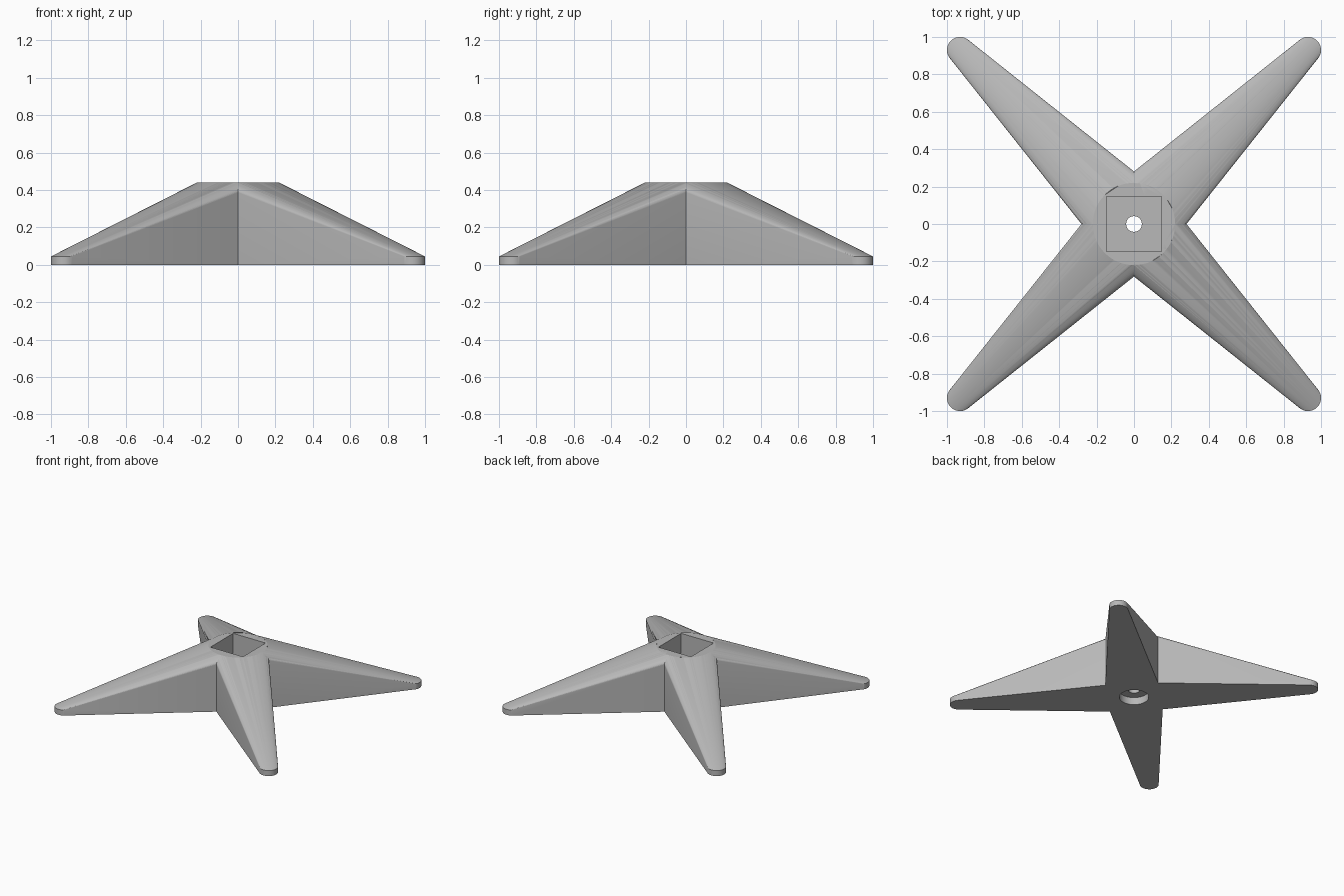
import bpy
import bmesh
import math
from mathutils import Matrix

if "Cube" in bpy.data.objects:
    bpy.data.objects.remove(bpy.data.objects["Cube"], do_unlink=True)

HUB_RADIUS, HUB_HEIGHT = 0.22, 0.44
TIP_RADIUS, TIP_HEIGHT = 0.07, 0.045
TIP_REACH = 0.93 * math.sqrt(2)
SEGMENTS = 96

grey = bpy.data.materials.new("plain_grey")
grey.use_nodes = True
colour = (0.48, 0.48, 0.48, 1)
grey.diffuse_color = colour
grey.node_tree.nodes["Principled BSDF"].inputs["Base Color"].default_value = colour


def finish(bm, name):
    """Turn a bmesh into a named grey object."""
    mesh = bpy.data.meshes.new(name)
    bm.to_mesh(mesh)
    bm.free()
    mesh.materials.append(grey)
    obj = bpy.data.objects.new(name, mesh)
    bpy.context.collection.objects.link(obj)
    return obj


def leg_pair(name, angle):
    """Two opposite tapered legs: the hull of a tall hub and two low tips."""
    bm = bmesh.new()
    discs = [(0, HUB_RADIUS, HUB_HEIGHT),
             (-TIP_REACH, TIP_RADIUS, TIP_HEIGHT),
             (TIP_REACH, TIP_RADIUS, TIP_HEIGHT)]
    for x, radius, height in discs:
        for i in range(SEGMENTS):
            a = math.tau * i / SEGMENTS
            for z in (0, height):
                bm.verts.new((x + radius * math.cos(a), radius * math.sin(a), z))
    hull = bmesh.ops.convex_hull(bm, input=bm.verts)
    loose = {v for v in hull["geom_interior"] + hull["geom_unused"]
             if isinstance(v, bmesh.types.BMVert)}
    bmesh.ops.delete(bm, geom=list(loose), context="VERTS")
    bmesh.ops.dissolve_limit(bm, angle_limit=math.radians(0.05),
                             verts=bm.verts, edges=bm.edges)
    bmesh.ops.recalc_face_normals(bm, faces=bm.faces)
    bm.transform(Matrix.Rotation(angle, 4, "Z"))
    return finish(bm, name)


def box_cutter(name, size, low, high):
    bm = bmesh.new()
    bmesh.ops.create_cube(bm, size=1)
    bm.transform(Matrix.Translation((0, 0, (low + high) / 2))
                 @ Matrix.Diagonal((size, size, high - low, 1)))
    return finish(bm, name)


def round_cutter(name, radius, low, high):
    bm = bmesh.new()
    bmesh.ops.create_cone(bm, cap_ends=True, segments=48, radius1=radius,
                          radius2=radius, depth=high - low)
    bm.transform(Matrix.Translation((0, 0, (low + high) / 2)))
    return finish(bm, name)


# Crossed legs
stand = leg_pair("cross_stand", math.radians(45))
tools = [(leg_pair("second_leg_pair", math.radians(135)), "UNION"),
         # Square post socket, screw hole and recess for the screw head
         (box_cutter("socket_cutter", 0.295, 0.12, 0.6), "DIFFERENCE"),
         (round_cutter("screw_hole_cutter", 0.042, -0.1, 0.2), "DIFFERENCE"),
         (round_cutter("screw_recess_cutter", 0.11, -0.1, 0.06), "DIFFERENCE")]

bpy.ops.object.select_all(action="DESELECT")
stand.select_set(True)
bpy.context.view_layer.objects.active = stand
for tool, operation in tools:
    tool.hide_render = True
    mod = stand.modifiers.new(tool.name, "BOOLEAN")
    mod.operation = operation
    mod.solver = "EXACT"
    mod.object = tool
    bpy.ops.object.modifier_apply(modifier=mod.name)
    bpy.data.objects.remove(tool, do_unlink=True)

bpy.ops.object.shade_smooth_by_angle(angle=math.radians(30))
